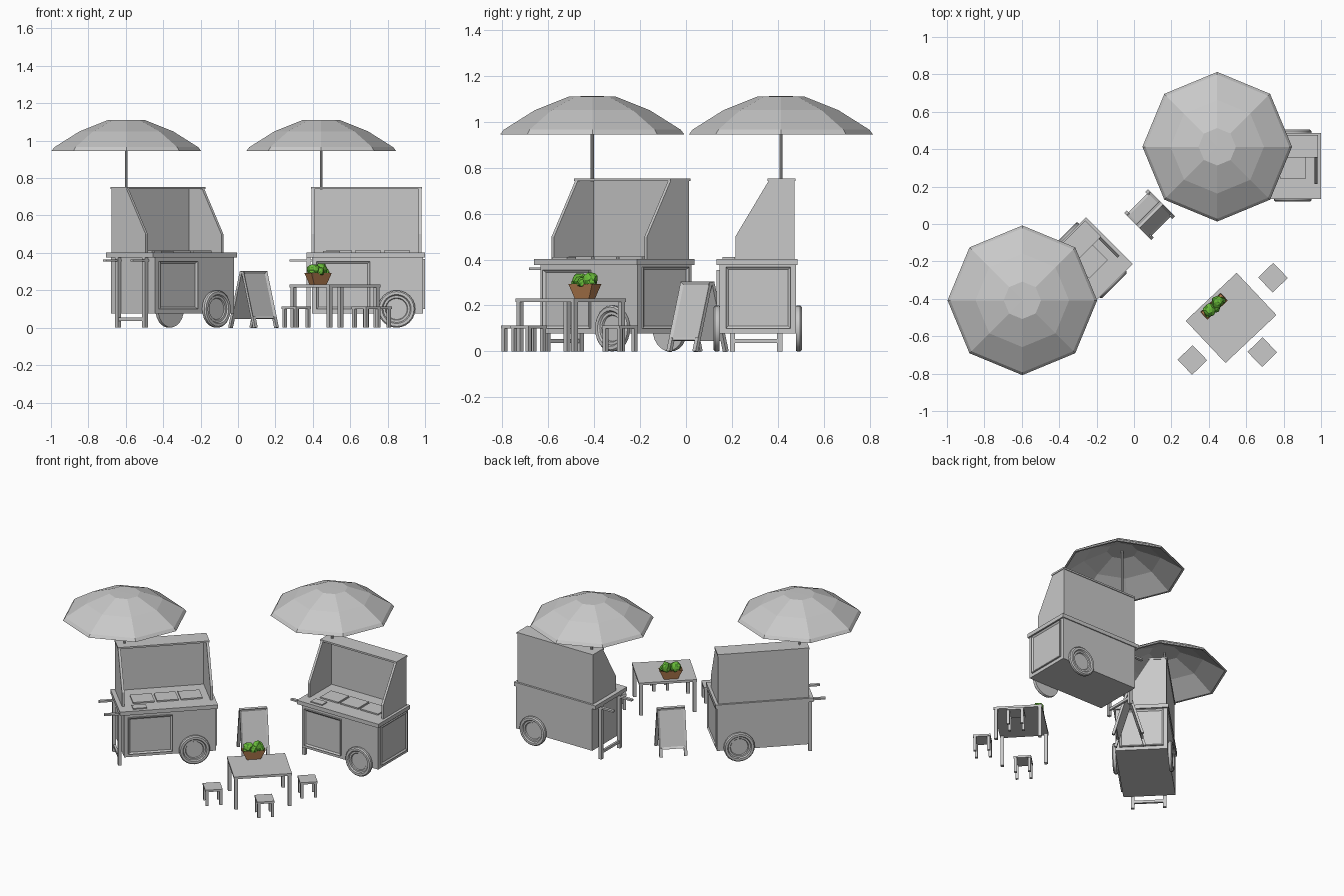
import bpy, bmesh, math, random
from mathutils import Matrix, Vector

random.seed(4)
cube = bpy.data.objects.get("Cube")
if cube:
    bpy.data.objects.remove(cube)


def material(name, rgb):
    m = bpy.data.materials.new(name)
    m.use_nodes = True
    m.diffuse_color = (*rgb, 1)
    m.node_tree.nodes["Principled BSDF"].inputs["Base Color"].default_value = (*rgb, 1)
    return m


GREY = material("plain grey", (0.58, 0.58, 0.58))
WOOD = material("planter brown", (0.47, 0.21, 0.08))
LEAF = material("leaf green", (0.14, 0.5, 0.04))
DARK = material("dark leaf green", (0.06, 0.26, 0.02))


def T(x, y, z=0):
    return Matrix.Translation((x, y, z))


def R(deg, axis="Z"):
    return Matrix.Rotation(math.radians(deg), 4, axis)


def finish(name, bm, M, mat=GREY, smooth=False):
    bmesh.ops.recalc_face_normals(bm, faces=bm.faces)
    bm.transform(M)
    me = bpy.data.meshes.new(name)
    bm.to_mesh(me)
    bm.free()
    me.materials.append(mat)
    ob = bpy.data.objects.new(name, me)
    bpy.context.collection.objects.link(ob)
    if smooth:
        bpy.ops.object.select_all(action="DESELECT")
        ob.select_set(True)
        bpy.context.view_layer.objects.active = ob
        bpy.ops.object.shade_smooth_by_angle(angle=math.radians(35))
    return ob


def box_mesh(x, y, z):
    """Box from (min, max) pairs."""
    bm = bmesh.new()
    bmesh.ops.create_cube(bm, size=1)
    for v in bm.verts:
        v.co = Vector([a + (b - a) * (c + 0.5) for (a, b), c in zip((x, y, z), v.co)])
    return bm


def box(name, x, y, z, M):
    return finish(name, box_mesh(x, y, z), M)


def framed(name, x, y, z, normal, M, rim=0.016, depth=0.008):
    """Thin board with a recessed centre on the side facing normal."""
    bm = box_mesh(x, y, z)
    bm.normal_update()
    face = max(bm.faces, key=lambda f: f.normal.dot(Vector(normal)))
    bmesh.ops.inset_region(bm, faces=[face], thickness=rim)
    bmesh.ops.translate(bm, verts=face.verts, vec=Vector(normal) * -depth)
    return finish(name, bm, M)


def prism(name, profile, x0, x1, M):
    """Outline in y, z extruded along x."""
    bm = bmesh.new()
    face = bm.faces.new([bm.verts.new((x0, y, z)) for y, z in profile])
    ext = bmesh.ops.extrude_face_region(bm, geom=[face])["geom"]
    top = [g for g in ext if isinstance(g, bmesh.types.BMVert)]
    bmesh.ops.translate(bm, verts=top, vec=(x1 - x0, 0, 0))
    # keep the starting cap so the panel stays closed
    if len(bm.faces) < len(profile) + 2:
        bm.faces.new([v for v in bm.verts if v not in top])
    return finish(name, bm, M)


def lathe(name, profile, sides, M, smooth=False):
    """Outline in radius, height turned about z."""
    bm = bmesh.new()
    vs = [bm.verts.new((r, 0, h)) for r, h in profile]
    es = [bm.edges.new(p) for p in zip(vs, vs[1:])]
    bmesh.ops.spin(bm, geom=vs + es, cent=(0, 0, 0), axis=(0, 0, 1),
                   angle=2 * math.pi, steps=sides, use_merge=True)
    bmesh.ops.remove_doubles(bm, verts=bm.verts, dist=0.0001)
    return finish(name, bm, M, GREY, smooth)


def cart(tag, M):
    n = lambda part: f"{tag}_cart_{part}"
    # lower cabinet and counter
    box(n("body"), (0.39, 0.985), (0.142, 0.476), (0.077, 0.38), M)
    box(n("counter"), (0.36, 0.995), (0.13, 0.483), (0.376, 0.403), M)
    framed(n("front_door"), (0.415, 0.7), (0.13, 0.143), (0.1, 0.355), (0, -1, 0), M)
    framed(n("end_door"), (0.984, 0.995), (0.17, 0.452), (0.1, 0.367), (1, 0, 0), M)
    # open-fronted hood
    side = [(0.212, 0.4), (0.212, 0.5), (0.357, 0.743), (0.47, 0.743), (0.47, 0.4)]
    for k, x in (("left", 0.96), ("right", 0.388)):
        prism(n(f"hood_{k}_side"), side, x, x + 0.016, M)
    box(n("hood_back"), (0.389, 0.975), (0.455, 0.469), (0.4, 0.743), M)
    box(n("hood_top"), (0.386, 0.98), (0.352, 0.474), (0.741, 0.753), M)
    # food lids on the counter
    for i, x in enumerate((0.465, 0.62, 0.775)):
        box(n(f"lid_{i}"), (x, x + 0.14), (0.24, 0.36), (0.4, 0.412), M)
    box(n("small_lid"), (0.45, 0.54), (0.155, 0.21), (0.4, 0.41), M)
    # wheels
    tyre = [(0, 0), (0.098, 0), (0.1, 0.005), (0.1, 0.018), (0.093, 0.025),
            (0.078, 0.025), (0.072, 0.017), (0.06, 0.017), (0.056, 0.01), (0, 0.01)]
    for k, y, a in (("front", 0.142, 90), ("back", 0.476, -90)):
        lathe(n(f"{k}_wheel"), tyre, 24, M @ T(0.843, y, 0.1) @ R(a, "X"), True)
    # support legs and push handles
    for k, y in (("front", 0.2), ("back", 0.405)):
        box(n(f"{k}_leg"), (0.36, 0.382), (y - 0.011, y + 0.011), (0, 0.38), M)
        box(n(f"{k}_handle"), (0.27, 0.392), (y - 0.01, y + 0.01), (0.354, 0.366), M)
    box(n("leg_bar"), (0.364, 0.379), (0.2, 0.405), (0.036, 0.054), M)
    # umbrella
    P = M @ T(0.44, 0.41)
    lathe(n("umbrella_pole"), [(0, 0.74), (0.007, 0.74), (0.007, 1.1), (0, 1.1)], 10, P, True)
    canopy = [(0, 1.111), (0.1, 1.11), (0.25, 1.05), (0.385, 0.965), (0.4, 0.945),
              (0.385, 0.945), (0.245, 1.036), (0.098, 1.097), (0, 1.098)]
    lathe(n("umbrella_canopy"), canopy, 8, P)


cart("left", T(0.005, 0.003))
cart("right", T(-0.597, -0.408) @ R(45) @ T(-0.44, -0.41))

# folding sign board
S = T(0.083, 0.05) @ R(45)
for k, turn in (("front", 0), ("back", 180)):
    L = S @ R(turn) @ T(0, -0.095) @ R(-16.3, "X")
    framed(f"sign_{k}_board", (-0.09, 0.09), (-0.007, 0.009), (0.05, 0.315), (0, -1, 0), L, 0.02)
    for x in (-0.08, 0.08):
        box(f"sign_{k}_leg", (x - 0.01, x + 0.01), (-0.007, 0.009), (0, 0.06), L)


def four_legged(name, M, sx, sy, top, thick, leg):
    """Slab on four square legs, for the table and the stools."""
    box(f"{name}_top", (-sx, sx), (-sy, sy), (top - thick, top), M)
    for i in (-1, 1):
        for j in (-1, 1):
            x, y = i * (sx - leg * 1.3), j * (sy - leg * 1.3)
            box(f"{name}_leg", (x - leg, x + leg), (y - leg, y + leg), (0, top - thick / 2), M)


four_legged("table", T(0.519, -0.502) @ R(43.3), 0.187, 0.155, 0.23, 0.016, 0.011)
for i, (x, y) in enumerate(((0.743, -0.287), (0.312, -0.727), (0.686, -0.685))):
    four_legged(f"stool_{i}", T(x, y) @ R(44), 0.056, 0.056, 0.113, 0.014, 0.009)

# tapered planter
P = T(0.428, -0.44, 0.23) @ R(43.3)
bm = box_mesh((-0.075, 0.075), (-0.028, 0.028), (0, 0.063))
for v in bm.verts:
    if v.co.z < 0.01:
        v.co.x *= 0.6
        v.co.y *= 0.65
bm.normal_update()
rim = max(bm.faces, key=lambda f: f.normal.z)
bmesh.ops.inset_region(bm, faces=[rim], thickness=0.006)
bmesh.ops.translate(bm, verts=rim.verts, vec=(0, 0, -0.008))
finish("planter", bm, P, WOOD)

# leafy clumps, darker underneath and in scattered gaps
clumps = [(-0.032, 0.004, 0.076, 0.036), (0.03, 0.004, 0.08, 0.036),
          (0, -0.01, 0.07, 0.028), (-0.05, -0.008, 0.066, 0.02), (0.05, -0.008, 0.066, 0.02)]
for i, (x, y, z, r) in enumerate(clumps):
    bm = bmesh.new()
    bmesh.ops.create_icosphere(bm, subdivisions=2, radius=r)
    for v in bm.verts:
        v.co *= random.uniform(0.82, 1.1)
    plant = finish(f"plant_{i}", bm, P @ T(x, y, z), LEAF)
    plant.data.materials.append(DARK)
    for f in plant.data.polygons:
        f.material_index = int(f.normal.z < -0.3 or f.index % 6 == 0)
